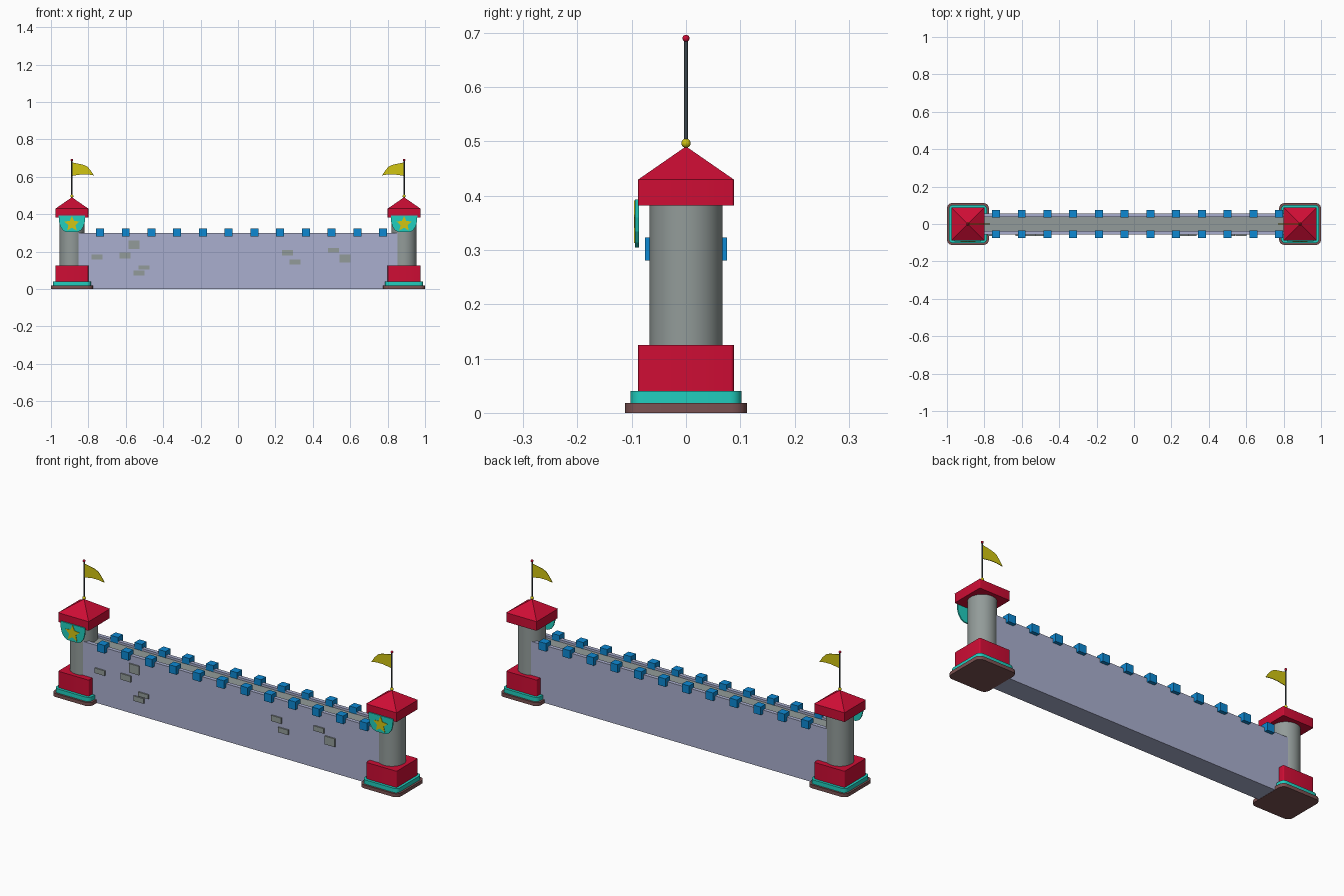
import bpy, bmesh, math

if "Cube" in bpy.data.objects:
    bpy.data.objects.remove(bpy.data.objects["Cube"])


def mat(name, r, g, b):
    m = bpy.data.materials.new(name)
    m.diffuse_color = (r, g, b, 1)
    m.use_nodes = True
    m.node_tree.nodes["Principled BSDF"].inputs["Base Color"].default_value = m.diffuse_color
    return m


RED = mat("red", 0.62, 0.004, 0.035)
TEAL = mat("teal", 0.015, 0.62, 0.52)
LAVENDER = mat("lavender", 0.40, 0.43, 0.62)
STONE = mat("stone grey", 0.29, 0.33, 0.32)
BLUE = mat("blue", 0.004, 0.25, 0.65)
GOLD = mat("gold", 0.64, 0.56, 0.006)
BROWN = mat("brown", 0.20, 0.085, 0.085)
SLATE = mat("dark slate", 0.045, 0.06, 0.07)


def finish(bm, name, material, smooth=False):
    bmesh.ops.recalc_face_normals(bm, faces=bm.faces)
    me = bpy.data.meshes.new(name)
    bm.to_mesh(me)
    bm.free()
    me.materials.append(material)
    ob = bpy.data.objects.new(name, me)
    bpy.context.collection.objects.link(ob)
    if smooth:
        bpy.ops.object.select_all(action='DESELECT')
        ob.select_set(True)
        bpy.context.view_layer.objects.active = ob
        bpy.ops.object.shade_smooth_by_angle(angle=math.radians(35))
    return ob


def box(name, x0, x1, y0, y1, z0, z1, material, corner=0.0):
    """Box with optionally rounded vertical corners."""
    bm = bmesh.new()
    bmesh.ops.create_cube(bm, size=1)
    for v in bm.verts:
        v.co = (x1 if v.co.x > 0 else x0, y1 if v.co.y > 0 else y0,
                z1 if v.co.z > 0 else z0)
    if corner:
        edges = [e for e in bm.edges
                 if abs(e.verts[0].co.z - e.verts[1].co.z) > 1e-5]
        bmesh.ops.bevel(bm, geom=edges, offset=corner, segments=4,
                        profile=0.5, affect='EDGES')
    return finish(bm, name, material, corner > 0)


def cylinder(name, x, r, z0, z1, material, sides=32):
    bm = bmesh.new()
    bmesh.ops.create_cone(bm, cap_ends=True, segments=sides, radius1=r,
                          radius2=r, depth=z1 - z0)
    bmesh.ops.translate(bm, verts=bm.verts, vec=(x, 0, (z0 + z1) / 2))
    return finish(bm, name, material, True)


def ball(name, x, z, r, material):
    bm = bmesh.new()
    bmesh.ops.create_uvsphere(bm, u_segments=16, v_segments=10, radius=r)
    bmesh.ops.translate(bm, verts=bm.verts, vec=(x, 0, z))
    return finish(bm, name, material, True)


def plate(name, pts, y0, y1, material):
    """Extrude an x-z outline between two y values."""
    bm = bmesh.new()
    f = bm.faces.new([bm.verts.new((x, y0, z)) for x, z in pts])
    ext = bmesh.ops.extrude_face_region(bm, geom=[f])
    for g in ext["geom"]:
        if isinstance(g, bmesh.types.BMVert):
            g.co.y = y1
    return finish(bm, name, material)


def block(name, cx, h, z0, z1, material, corner):
    return box(name, cx - h, cx + h, -h, h, z0, z1, material, corner)


def tower(side, s):
    cx = s * 0.888
    n = side + "_tower_"
    # stepped base and shaft
    block(n + "foot", cx, 0.112, 0, 0.018, BROWN, 0.028)
    block(n + "plinth", cx, 0.102, 0.018, 0.04, TEAL, 0.022)
    block(n + "lower_block", cx, 0.088, 0.04, 0.125, RED, 0.006)
    cylinder(n + "shaft", cx, 0.067, 0.12, 0.39, STONE)
    # roof: square block topped with a pyramid
    block(n + "roof_block", cx, 0.088, 0.382, 0.43, RED, 0.004)
    bm = bmesh.new()
    h = 0.088
    base = [bm.verts.new((cx + a * h, b * h, 0.43))
            for a, b in ((-1, -1), (1, -1), (1, 1), (-1, 1))]
    tip = bm.verts.new((cx, 0, 0.491))
    bm.faces.new(base)
    for i in range(4):
        bm.faces.new((base[i], base[(i + 1) % 4], tip))
    finish(bm, n + "roof_pyramid", RED)
    # flagpole, finials and pennant flying inwards
    ball(n + "roof_finial", cx, 0.497, 0.0085, GOLD)
    cylinder(n + "flagpole", cx, 0.0037, 0.49, 0.687, SLATE, 12)
    ball(n + "pole_finial", cx, 0.690, 0.0065, RED)
    flag = [(0, 0.677), (0.03, 0.671), (0.06, 0.665), (0.082, 0.655),
            (0.1, 0.635), (0.118, 0.608), (0.085, 0.613), (0.05, 0.613),
            (0.025, 0.609), (0, 0.605)]
    plate(n + "flag", [(cx - s * x, z) for x, z in flag], -0.0015, 0.0015, GOLD)
    # shield with star
    half = [(0.071, 0.393), (0.069, 0.36), (0.062, 0.334), (0.048, 0.314),
            (0.03, 0.305)]
    shield = half + [(-x, z) for x, z in reversed(half)]
    plate(n + "shield", [(cx + x, z) for x, z in shield], -0.0935, -0.087, TEAL)
    star = []
    for i in range(10):
        r = 0.043 if i % 2 == 0 else 0.02
        a = math.pi / 2 + i * math.pi / 5
        star.append((cx + r * math.cos(a), 0.348 + r * math.sin(a)))
    plate(n + "star", star, -0.096, -0.093, GOLD)


tower("left", -1)
tower("right", 1)

# wall body with low parapets and a grey walkway between them
L, T = 0.88, 0.057
box("wall_body", -L, L, -T, T, 0.001, 0.284, LAVENDER)
box("walkway", -L, L, -0.037, 0.037, 0.28, 0.29, STONE)
for side, s in (("front", -1), ("back", 1)):
    ys = sorted((s * 0.037, s * T))
    box(side + "_parapet", -L, L, ys[0], ys[1], 0.283, 0.301, LAVENDER)
    ym = sorted((s * 0.035, s * 0.0755))
    for i in range(12):
        x = -0.738 + i * 0.1376
        box(f"{side}_merlon_{i + 1}", x - 0.021, x + 0.021, ym[0], ym[1],
            0.281, 0.323, BLUE)

# raised stones on the front face: centre x, centre z, height
stones = [(-0.754, 0.171, 0.026), (-0.604, 0.180, 0.032), (-0.556, 0.237, 0.047),
          (-0.503, 0.115, 0.022), (-0.529, 0.086, 0.026), (0.264, 0.195, 0.03),
          (0.304, 0.145, 0.026), (0.510, 0.208, 0.026), (0.573, 0.163, 0.043)]
for i, (x, z, h) in enumerate(stones):
    box(f"wall_stone_{i + 1}", x - 0.029, x + 0.029, -0.064, -0.05,
        z - h / 2, z + h / 2, STONE)
